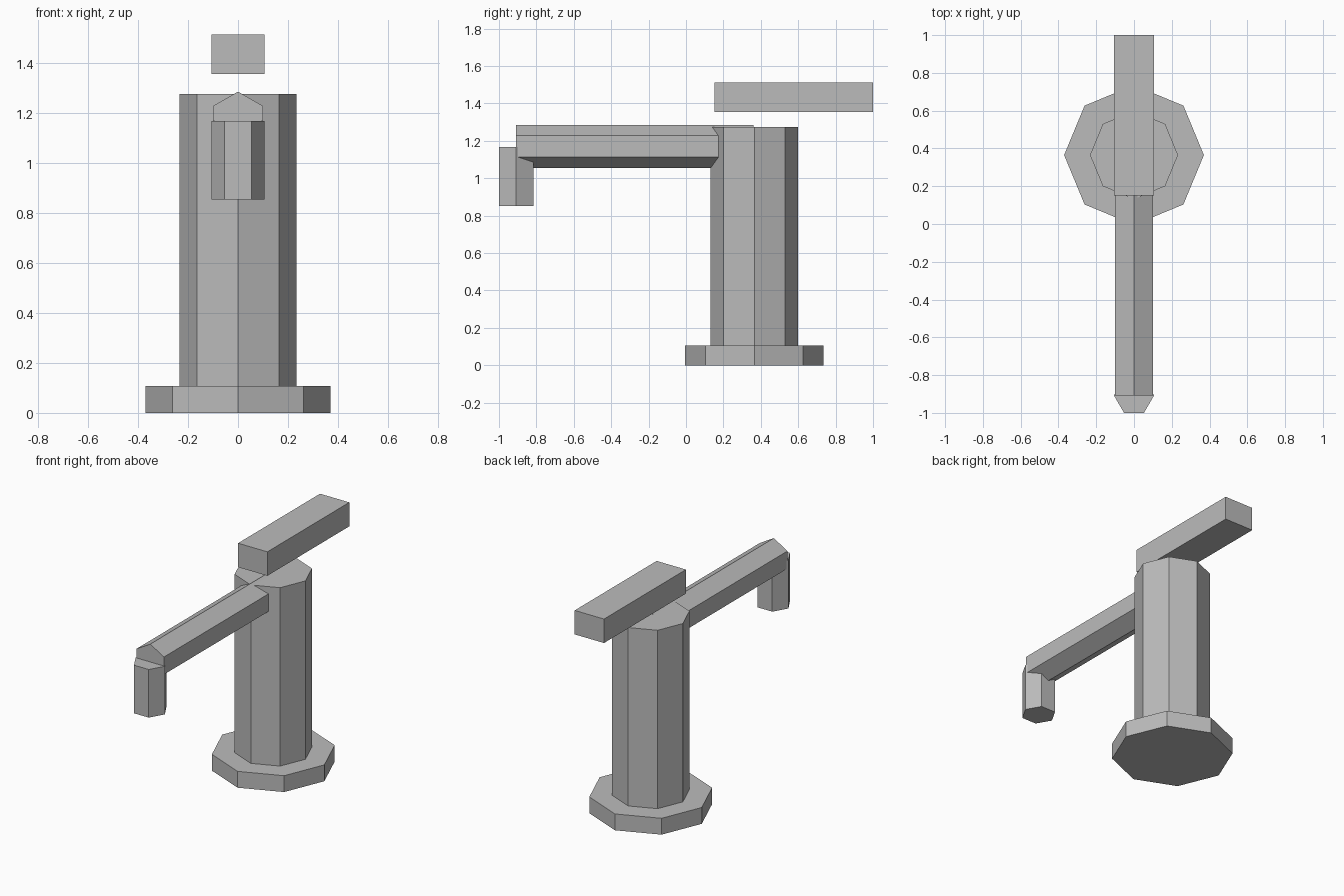
import bpy, math
from mathutils import Vector, Matrix

if "Cube" in bpy.data.objects:
    bpy.data.objects.remove(bpy.data.objects["Cube"])

steel = bpy.data.materials.new("brushed grey")
steel.diffuse_color = (0.5, 0.5, 0.5, 1)
steel.use_nodes = True
steel.node_tree.nodes["Principled BSDF"].inputs["Base Color"].default_value = steel.diffuse_color


def finish(name):
    ob = bpy.context.object
    ob.name = name
    ob.data.materials.append(steel)
    return ob


def prism(name, sides, radius, start, end, turn=0.0):
    """Flat-sided cylinder from start to end, rolled about its own axis."""
    start, end = Vector(start), Vector(end)
    axis = end - start
    bpy.ops.mesh.primitive_cylinder_add(vertices=sides, radius=radius, depth=axis.length)
    ob = finish(name)
    rot = Vector((0, 0, 1)).rotation_difference(axis).to_matrix().to_4x4()
    ob.data.transform(Matrix.Translation((start + end) / 2) @ rot
                      @ Matrix.Rotation(turn, 4, 'Z'))
    return ob


COLUMN_Y = 0.365

# Base flange and column
prism("base_flange", 8, 0.37, (0, COLUMN_Y, 0), (0, COLUMN_Y, 0.107))
prism("column", 8, 0.233, (0, COLUMN_Y, 0.107), (0, COLUMN_Y, 1.275))

# Horizontal spout, ridge up, running into the column
prism("spout", 6, 0.115, (0, -0.908, 1.17), (0, 0.362, 1.17))

# Downward nozzle at the spout tip, corners to the sides
prism("nozzle", 6, 0.106, (0, -0.908, 0.853), (0, -0.908, 1.168), math.radians(30))

# Lever handle floating above the column
bpy.ops.mesh.primitive_cube_add(size=1)
handle = finish("lever_handle")
handle.data.transform(Matrix.Translation((0, 0.576, 1.434))
                      @ Matrix.Diagonal((0.212, 0.848, 0.157, 1)))
